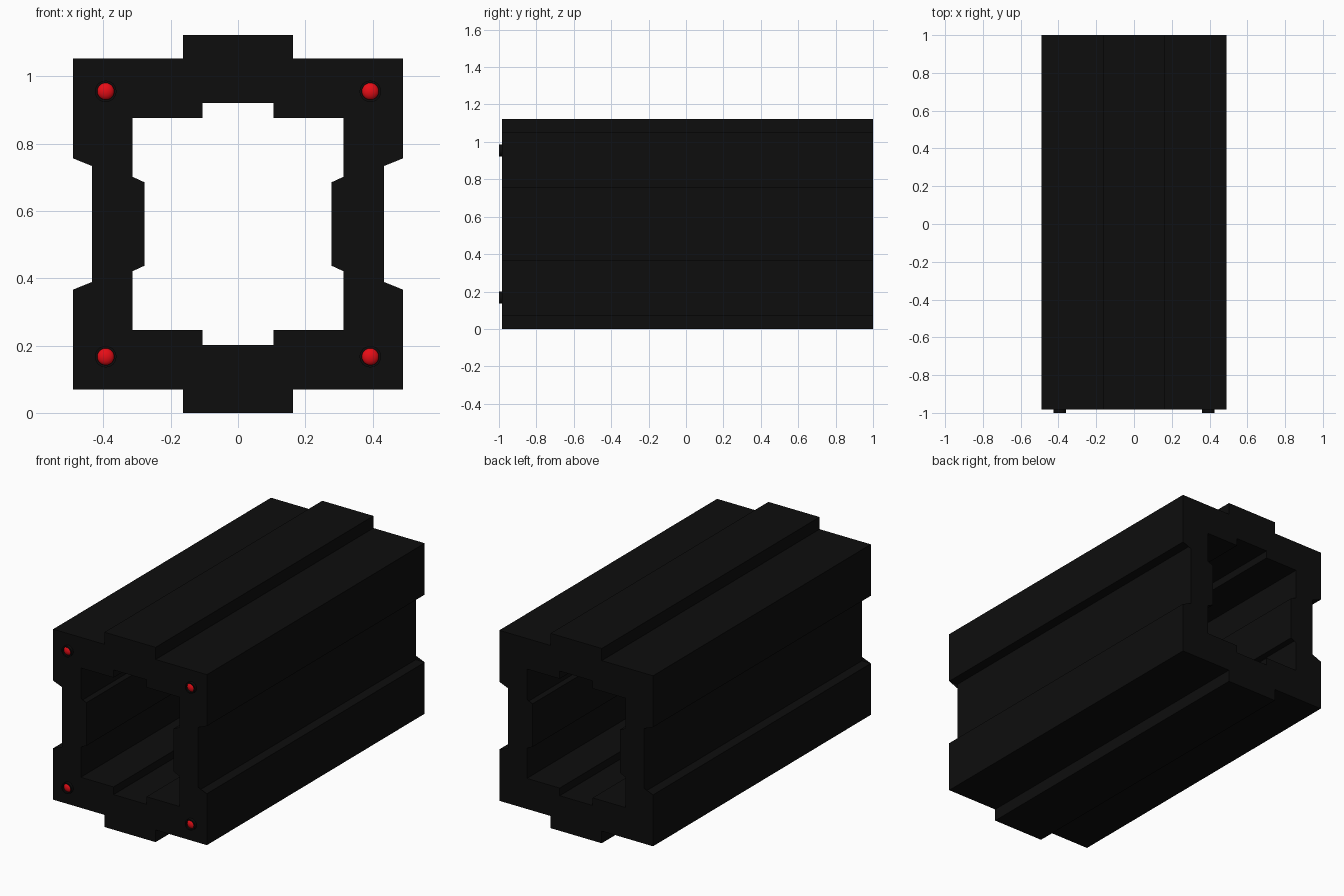
import bpy, bmesh, math

if "Cube" in bpy.data.objects:
    bpy.data.objects.remove(bpy.data.objects["Cube"])

CZ = 0.561            # height of the section centre
FRONT, BACK = -0.983, 1.0


def material(name, color):
    m = bpy.data.materials.new(name)
    m.diffuse_color = color
    m.use_nodes = True
    m.node_tree.nodes["Principled BSDF"].inputs["Base Color"].default_value = m.diffuse_color
    return m


black = material("black_metal", (0.004, 0.004, 0.004, 1))
red = material("red_lamp", (0.8, 0.004, 0.008, 1))


def make_object(name, bm, mat):
    bmesh.ops.recalc_face_normals(bm, faces=bm.faces)
    me = bpy.data.meshes.new(name)
    bm.to_mesh(me)
    bm.free()
    me.materials.append(mat)
    ob = bpy.data.objects.new(name, me)
    bpy.context.collection.objects.link(ob)
    return ob


def mirror_quarter(q):
    """Turn one quarter of a section into a full closed loop."""
    right = q + [(x, -z) for x, z in reversed(q)]
    return right + [(-x, z) for x, z in reversed(right)]


def tube(bm, outer, inner, y0, y1, cx, cz):
    """Hollow extrusion along y between two matching loops."""
    rings = [[bm.verts.new((cx + x, y, cz + z)) for x, z in loop]
             for loop, y in ((outer, y0), (outer, y1), (inner, y1), (inner, y0))]
    n = len(outer)
    for a, b in zip(rings, rings[1:] + rings[:1]):
        for i in range(n):
            j = (i + 1) % n
            bm.faces.new((a[i], a[j], b[j], b[i]))


# Hollow stepped beam
outer = mirror_quarter([(0.163, 0.561), (0.163, 0.491), (0.49, 0.491), (0.49, 0.195), (0.433, 0.195)])
inner = mirror_quarter([(0.105, 0.359), (0.105, 0.315), (0.314, 0.315), (0.314, 0.124), (0.278, 0.124)])
bm = bmesh.new()
tube(bm, outer, inner, FRONT, BACK, 0, CZ)
make_object("hollow_frame", bm, black)


def circle(r, n=24):
    return [(r * math.cos(2 * math.pi * i / n), r * math.sin(2 * math.pi * i / n)) for i in range(n)]


# Corner lamps: dark collar with a shallow red dome inside
for sx, side in ((-1, "left"), (1, "right")):
    for sz, level in ((-1, "lower"), (1, "upper")):
        x, z = sx * 0.393, CZ + sz * 0.394
        bm = bmesh.new()
        tube(bm, circle(0.032), circle(0.025), -1.0, FRONT + 0.01, x, z)
        collar = make_object(f"lamp_collar_{level}_{side}", bm, black)

        bm = bmesh.new()
        bmesh.ops.create_uvsphere(bm, u_segments=24, v_segments=12, radius=0.026)
        for v in bm.verts:
            v.co = (x + v.co.x, FRONT + v.co.z * 0.65, z + v.co.y)
        dome = make_object(f"lamp_dome_{level}_{side}", bm, red)

        for ob in (collar, dome):
            bpy.ops.object.select_all(action='DESELECT')
            ob.select_set(True)
            bpy.context.view_layer.objects.active = ob
            bpy.ops.object.shade_smooth_by_angle(angle=math.radians(40))
